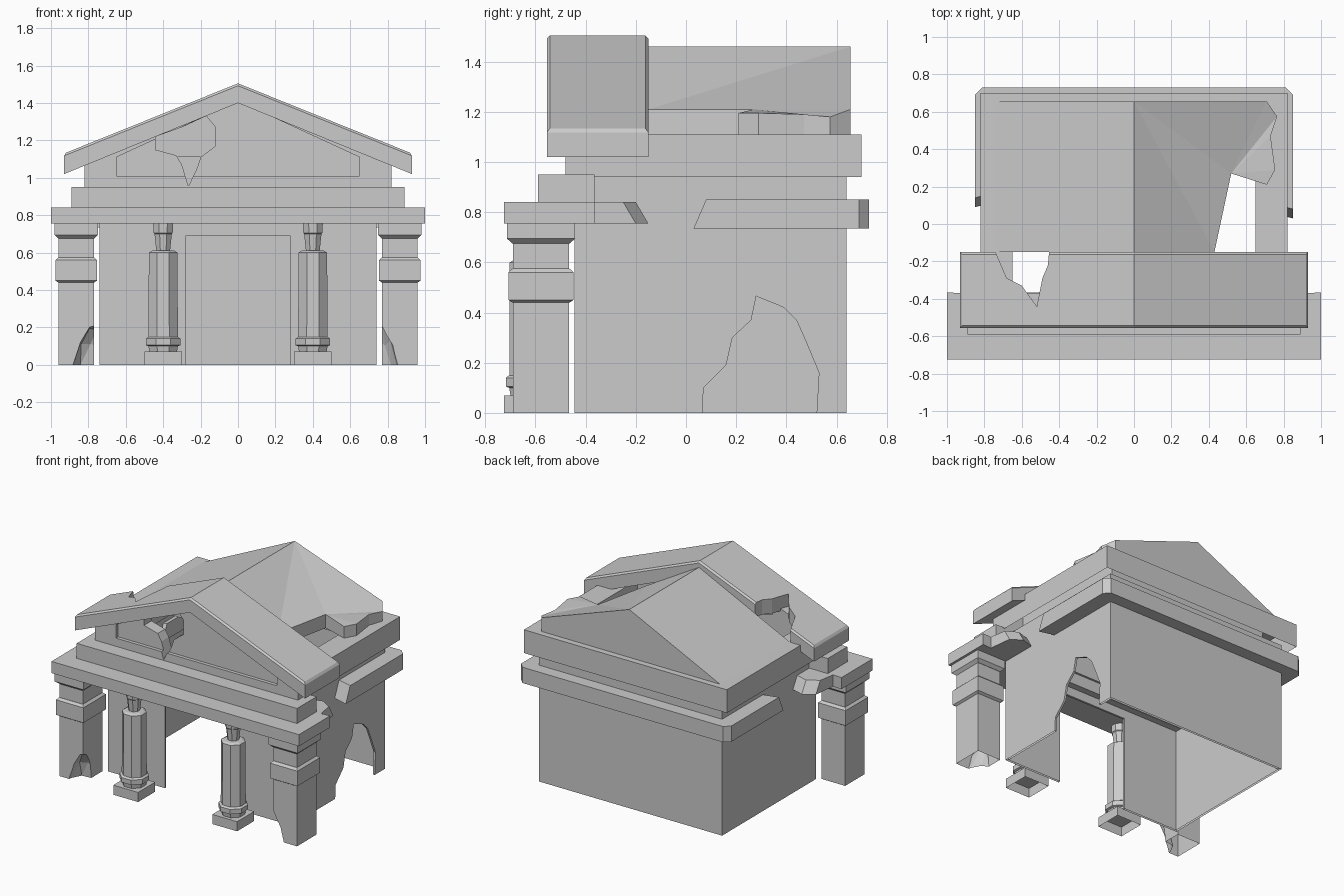
import bpy, bmesh, math, random
from mathutils import Vector

random.seed(4)
cube = bpy.data.objects.get("Cube")
if cube:
    bpy.data.objects.remove(cube, do_unlink=True)

stone = bpy.data.materials.new("grey_stone")
stone.use_nodes = True
GREY = (0.6, 0.6, 0.6, 1)
stone.diffuse_color = GREY
stone.node_tree.nodes["Principled BSDF"].inputs["Base Color"].default_value = GREY


def finish(name, bm):
    bmesh.ops.recalc_face_normals(bm, faces=bm.faces)
    mesh = bpy.data.meshes.new(name)
    bm.to_mesh(mesh)
    bm.free()
    mesh.materials.append(stone)
    obj = bpy.data.objects.new(name, mesh)
    bpy.context.collection.objects.link(obj)
    return obj


def prism(name, pts, axis, a, b):
    """Extrude a 2D outline along an axis from a to b."""
    place = {"x": lambda p, q, h: (h, p, q),
             "y": lambda p, q, h: (p, h, q),
             "z": lambda p, q, h: (p, q, h)}[axis]
    bm = bmesh.new()
    rings = [[bm.verts.new(place(p, q, h)) for p, q in pts] for h in (a, b)]
    for ring in rings:
        bm.faces.new(ring)
    for i in range(len(pts)):
        j = (i + 1) % len(pts)
        bm.faces.new((rings[0][i], rings[0][j], rings[1][j], rings[1][i]))
    return finish(name, bm)


def box(name, x0, x1, y0, y1, z0, z1):
    return prism(name, [(x0, y0), (x1, y0), (x1, y1), (x0, y1)], "z", z0, z1)


def cut(obj, cutter, keep=False):
    mod = obj.modifiers.new("cut", "BOOLEAN")
    mod.operation, mod.solver, mod.object = "DIFFERENCE", "EXACT", cutter
    graph = bpy.context.evaluated_depsgraph_get()
    obj.data = bpy.data.meshes.new_from_object(obj.evaluated_get(graph))
    obj.modifiers.clear()
    if not keep:
        bpy.data.objects.remove(cutter, do_unlink=True)


def open_bottom(obj, level=0):
    bm = bmesh.new()
    bm.from_mesh(obj.data)
    low = [f for f in bm.faces if all(v.co.z < level + 0.001 for v in f.verts)]
    bmesh.ops.delete(bm, geom=low, context="FACES")
    bm.to_mesh(obj.data)
    bm.free()


def lathe(name, profile, sides, x, y, turn):
    """Stack of regular polygons given as (radius, height)."""
    bm = bmesh.new()
    rings = []
    for r, z in profile:
        angles = [turn + math.tau * i / sides for i in range(sides)]
        rings.append([bm.verts.new((x + r * math.cos(t), y + r * math.sin(t), z)) for t in angles])
    for low, high in zip(rings, rings[1:]):
        for i in range(sides):
            j = (i + 1) % sides
            bm.faces.new((low[i], low[j], high[j], high[i]))
    bm.faces.new(rings[0])
    bm.faces.new(rings[-1])
    return finish(name, bm)


# Thin-walled hall with a doorway and a broken side wall
hall = box("hall_walls", -0.74, 0.74, -0.445, 0.64, 0, 0.95)
cut(hall, box("room", -0.725, 0.725, -0.43, 0.625, -1, 2))
cut(hall, box("doorway", -0.28, 0.28, -0.6, -0.2, -1, 0.69))
breach = [(0.06, -0.1), (0.07, 0.1), (0.16, 0.19), (0.185, 0.3), (0.26, 0.37), (0.28, 0.465),
          (0.39, 0.42), (0.44, 0.37), (0.48, 0.28), (0.53, 0.16), (0.515, -0.1)]
cut(hall, prism("breach", breach, "x", 0.5, 0.9))
open_bottom(hall)

# Broken ledge around the sides and back
half = [(0.85, 0.03), (0.85, 0.69), (0.81, 0.73)]
inner = [(0.70, 0.63), (0.70, 0.07)]
outline = half + [(-x, y) for x, y in reversed(half)]
outline += [(-x, y) for x, y in reversed(inner)] + inner
ledge = prism("rear_ledge", outline, "z", 0.735, 0.85)
for v in ledge.data.vertices:
    if v.co.y < 0.2:
        v.co.y += (0.05 if v.co.z > 0.8 else 0) + (0.06 if v.co.x < 0 else 0)

# Porch beam with broken side stubs, and the step on it
half = [(1, -0.725), (1, -0.365), (0.93, -0.37), (0.91, -0.2), (0.83, -0.15), (0.73, -0.18), (0.73, -0.38)]
beam = prism("porch_beam", half + [(-x, y) for x, y in reversed(half)], "z", 0.755, 0.84)
for v in beam.data.vertices:
    if v.co.y > -0.3 and v.co.z > 0.8:
        v.co.y -= 0.05
box("porch_step", -0.89, 0.89, -0.59, -0.365, 0.84, 0.95)

# Cornice ring and pediment with a hole
cornice = box("cornice", -0.82, 0.82, -0.48, 0.70, 0.94, 1.11)
cut(cornice, box("void", -0.65, 0.65, -0.37, 0.55, 0, 2))
gable = [(-0.82, 0.95), (0.82, 0.95), (0.82, 1.08), (0, 1.42), (-0.82, 1.08)]
pediment = prism("pediment", gable, "y", -0.48, -0.37)
recess = [(-0.65, 1.01), (0.65, 1.01), (0.65, 1.11), (0, 1.41), (-0.65, 1.11)]
niche = prism("recess", recess, "y", -0.6, -0.455)
cut(pediment, niche, True)
cut(cornice, niche)
hole = [(-0.44, 1.22), (-0.3, 1.27), (-0.17, 1.33), (-0.12, 1.27), (-0.12, 1.17), (-0.2, 1.11),
        (-0.22, 1.05), (-0.265, 0.955), (-0.30, 1.07), (-0.33, 1.12), (-0.44, 1.15)]
crack = prism("hole", hole, "y", -0.6, -0.3)
cut(pediment, crack, True)
cut(cornice, crack)
open_bottom(cornice, 0.94)

# Front roof, a thick chevron with softened top edges and a broken rear edge
chevron = [(-0.93, 1.02), (0, 1.40), (0.93, 1.02), (0.93, 1.13), (0, 1.505), (-0.93, 1.13)]
front_roof = prism("front_roof", chevron, "y", -0.555, -0.15)
bm = bmesh.new()
bm.from_mesh(front_roof.data)
rim = [e for e in bm.edges
       if all(v.co.z > 1.49 - 0.403 * abs(v.co.x) for v in e.verts)
       and any(abs(v.co.x) > 0.1 for v in e.verts)]
bmesh.ops.bevel(bm, geom=rim, offset=0.012, segments=1, affect="EDGES")
bm.to_mesh(front_roof.data)
bm.free()
bite = [(-0.76, -0.1), (-0.74, -0.15), (-0.68, -0.29), (-0.6, -0.33), (-0.52, -0.44),
        (-0.49, -0.29), (-0.46, -0.22), (-0.45, -0.1)]
cut(front_roof, prism("bite", bite, "z", 0.9, 1.6))

# Rear roof: one whole slope, one broken slope with an upright broken edge
BASE = 1.11
bm = bmesh.new()
ridge = [bm.verts.new((0, y, 1.46)) for y in (-0.15, 0.655)]
eave = [bm.verts.new((-0.735, y, BASE)) for y in (-0.15, 0.655)]
broken = [(0.43, -0.15, 1.21), (0.52, 0.27, 1.21), (0.71, 0.21, 1.195), (0.755, 0.29, 1.195),
          (0.73, 0.47, 1.19), (0.765, 0.575, 1.18), (0.71, 0.655, 1.21)]
rim = [bm.verts.new(p) for p in broken]
foot = [bm.verts.new((x, y, BASE)) for x, y, z in broken]
bm.faces.new((eave[0], ridge[0], ridge[1], eave[1]))
for a, b in ((ridge[0], rim[0]), (rim[0], rim[1]), (rim[1], rim[-1])):
    bm.faces.new((ridge[1], a, b))
for a, b in zip(rim[2:], rim[3:]):
    bm.faces.new((rim[1], a, b))
for i in range(len(rim) - 1):
    bm.faces.new((rim[i], rim[i + 1], foot[i + 1], foot[i]))
for k, end in ((0, 0), (1, -1)):
    bm.faces.new((eave[k], ridge[k], rim[end], foot[end]))
finish("rear_roof", bm)

for side, word in ((-1, "right"), (1, "left")):
    # Corner pillar with bands and a chipped foot
    cx, cy = side * 0.865, -0.578
    root2 = math.sqrt(2)
    pillar = box(word + "_pillar", cx - 0.095, cx + 0.095, cy - 0.112, cy + 0.112, 0, 0.76)
    bm = bmesh.new()
    bmesh.ops.create_icosphere(bm, subdivisions=2, radius=1)
    for v in bm.verts:
        d = v.co * random.uniform(0.8, 1.1)
        taper = (0.105 - 0.015 * side) * (1.15 - 0.7 * max(d.z, 0))
        v.co = Vector((side * 0.765 + d.x * taper, -0.70 + d.y * 0.13, d.z * 0.24))
    cut(pillar, finish("chip", bm))
    open_bottom(pillar)
    for part, layers in (("band", ((0, 0.44), (0.016, 0.45), (0.016, 0.56), (0, 0.575))),
                         ("capital", ((0, 0.675), (0.022, 0.695), (0.022, 0.757)))):
        band = lathe(word + "_pillar_" + part, [(root2 * (0.095 + g), z) for g, z in layers],
                     4, cx, cy, math.pi / 4)
        for v in band.data.vertices:
            v.co.y += math.copysign(0.019, v.co.y - cy)

    # Slim eight-sided column on a square foot
    x, y = side * 0.4, -0.626
    base = box(word + "_column_foot", x - 0.1, x + 0.1, y - 0.099, y + 0.099, 0, 0.07)
    open_bottom(base)
    lathe(word + "_column", [(0.08, 0.07), (0.085, 0.1), (0.1, 0.105), (0.1, 0.14), (0.085, 0.15),
                             (0.083, 0.6), (0.065, 0.61), (0.04, 0.612), (0.05, 0.7), (0.055, 0.705),
                             (0.058, 0.757)], 8, x, y, math.pi / 8)
